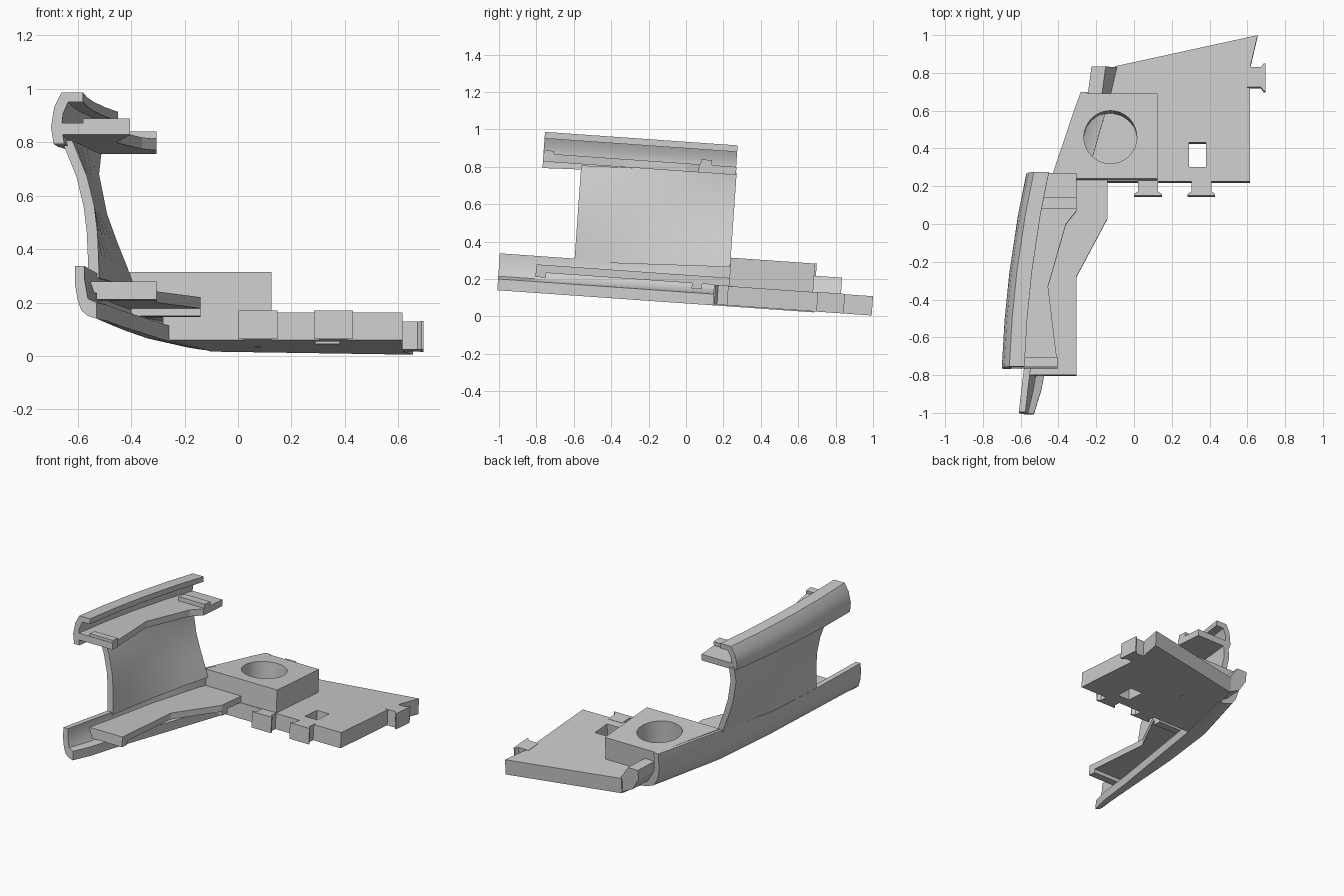
import bpy, bmesh, math
from mathutils import Matrix, Vector

cube = bpy.data.objects.get("Cube")
if cube:
    bpy.data.objects.remove(cube, do_unlink=True)

grey = bpy.data.materials.new("plain grey")
grey.use_nodes = True
grey.diffuse_color = (0.6, 0.6, 0.6, 1)
grey.node_tree.nodes["Principled BSDF"].inputs["Base Color"].default_value = (0.6, 0.6, 0.6, 1)

SLOPE = 0.07  # the whole part leans down toward the back


def tilt(x, y, w):
    return Vector((x, y + SLOPE * (w - 0.2), w - SLOPE * y))


def finish(name, bm, smooth=False):
    bmesh.ops.recalc_face_normals(bm, faces=bm.faces)
    mesh = bpy.data.meshes.new(name)
    bm.to_mesh(mesh)
    bm.free()
    obj = bpy.data.objects.new(name, mesh)
    bpy.context.collection.objects.link(obj)
    mesh.materials.append(grey)
    if smooth:
        bpy.ops.object.select_all(action="DESELECT")
        obj.select_set(True)
        bpy.context.view_layer.objects.active = obj
        bpy.ops.object.shade_smooth_by_angle(angle=math.radians(35))
    return obj


def loft(name, stations, smooth=True):
    """Skin closed (x, w) sections placed at successive y positions."""
    bm = bmesh.new()
    rings = [[bm.verts.new(tilt(x, y, w)) for x, w in sec] for y, sec in stations]
    n = len(rings[0])
    for a, b in zip(rings, rings[1:]):
        for i in range(n):
            j = (i + 1) % n
            bm.faces.new((a[i], a[j], b[j], b[i]))
    bm.faces.new(rings[0])
    bm.faces.new(rings[-1][::-1])
    return finish(name, bm, smooth)


def prism(name, outline, low, high):
    """Extrude a plan outline between two heights."""
    shift = SLOPE * (high - 0.2)
    bm = bmesh.new()
    rings = [[bm.verts.new(tilt(x, y - shift, w)) for x, y in outline] for w in (low, high)]
    n = len(outline)
    for i in range(n):
        j = (i + 1) % n
        bm.faces.new((rings[0][i], rings[0][j], rings[1][j], rings[1][i]))
    bm.faces.new(rings[0][::-1])
    bm.faces.new(rings[1])
    return finish(name, bm)


def box(name, x0, x1, y0, y1, low, high):
    return prism(name, [(x0, y0), (x1, y0), (x1, y1), (x0, y1)], low, high)


def cut(target, cutter):
    mod = target.modifiers.new("cut", "BOOLEAN")
    mod.operation = "DIFFERENCE"
    mod.solver = "EXACT"
    mod.object = cutter
    bpy.context.view_layer.update()
    bpy.context.view_layer.objects.active = target
    bpy.ops.object.modifier_apply(modifier=mod.name)


# Base plate and raised block
plate = prism("base_plate", [(0.615, 0.225), (0.615, 0.83), (0.655, 1.0), (-0.1, 0.835),
                             (-0.14, 0.69), (-0.28, 0.225)], 0.075, 0.178)
block = prism("raised_block", [(0.125, 0.24), (0.125, 0.69), (-0.27, 0.69),
                               (-0.295, 0.6), (-0.42, 0.24)], 0.16, 0.33)

# Round socket, square window and pin hole
circle = [(-0.125 + 0.14 * math.cos(t * math.tau / 48), 0.465 + 0.14 * math.sin(t * math.tau / 48))
          for t in range(48)]
socket = prism("socket_cutter", circle, 0.11, 0.4)
window = box("window_cutter", 0.29, 0.38, 0.31, 0.44, 0, 0.3)
pin = box("pin_cutter", 0.065, 0.085, 0.56, 0.58, 0, 0.12)
for target, cutter in ((block, socket), (plate, socket), (plate, window), (plate, pin)):
    cut(target, cutter)
for cutter in (socket, window, pin):
    bpy.data.objects.remove(cutter, do_unlink=True)


# Flared joining tabs
def tab(name, matrix):
    flare = [(-0.053, -0.02), (-0.053, 0.055), (-0.073, 0.07), (-0.073, 0.078),
             (0.073, 0.078), (0.073, 0.07), (0.053, 0.055), (0.053, -0.02)]
    prism(name, [(matrix @ Vector((x, y, 0))).xy for x, y in flare], 0.075, 0.18)


for i, x in enumerate((0.074, 0.357)):
    tab(f"front_tab_{i + 1}", Matrix.Translation((x, 0.228, 0)) @ Matrix.Rotation(math.pi, 4, "Z"))
tab("side_tab", Matrix.Translation((0.617, 0.777, 0)) @ Matrix.Rotation(-math.pi / 2, 4, "Z"))


# Lower curved rail
def rail(o, e, top):
    d = e - o
    return [(o, top), (o, 0.2), (o + 0.12 * d, 0.14), (o + 0.3 * d, 0.1), (o + 0.6 * d, 0.08),
            (e, 0.07), (e, 0.13), (o + 0.6 * d, 0.145), (o + 0.3 * d + 0.02, 0.17),
            (o + 0.035, 0.22), (o + 0.035, top)]


loft("lower_rail", [(-1, rail(-0.61, -0.53, 0.267)), (-0.87, rail(-0.595, -0.49, 0.267)),
                    (-0.6, rail(-0.562, -0.44, 0.267)), (-0.2, rail(-0.52, -0.352, 0.28)),
                    (0.2, rail(-0.45, -0.265, 0.325)), (0.6, rail(-0.315, -0.15, 0.33)),
                    (0.69, rail(-0.282, -0.125, 0.33))])


# Low end of the rail behind the block
def stub(o, e):
    return [(o, 0.265), (o, 0.2), (o + 0.05, 0.12), (e, 0.075), (e, 0.17), (o + 0.075, 0.265)]


loft("rail_end", [(0.68, stub(-0.245, -0.12)), (0.83, stub(-0.225, -0.085))], False)

# Tall curved wall
front_edge = [(-0.56, 0.25), (-0.562, 0.33), (-0.566, 0.42), (-0.578, 0.52), (-0.605, 0.63), (-0.66, 0.765)]
back_edge = [(-0.43, 0.28), (-0.455, 0.35), (-0.49, 0.437), (-0.53, 0.547), (-0.56, 0.697), (-0.55, 0.785)]


def wall(t):
    outer = [(a[0] + (b[0] - a[0]) * t - 0.05 * t * (1 - t), a[1] + (b[1] - a[1]) * t)
             for a, b in zip(front_edge, back_edge)]
    return outer + [(x + 0.04, w) for x, w in reversed(outer)]


loft("curved_wall", [(-0.6 + 0.83 * k / 5, wall(k / 5)) for k in range(6)])


# Upper hooked rail
def hood(o, low):
    return [(o + 0.04, 0.93), (o + 0.012, 0.875), (o, 0.8), (o + 0.01, low), (o + 0.05, low),
            (o + 0.04, 0.8), (o + 0.045, 0.85), (o + 0.065, 0.895), (o + 0.12, 0.895), (o + 0.12, 0.93)]


loft("upper_rail", [(-0.805, hood(-0.7, 0.737)), (-0.55, hood(-0.685, 0.745)), (-0.3, hood(-0.66, 0.755)),
                    (0, hood(-0.615, 0.765)), (0.225, hood(-0.57, 0.773))])

# Shelves inside both rails
prism("lower_shelf", [(-0.56, -0.8), (-0.305, -0.8), (-0.305, -0.28), (-0.14, 0.03),
                      (-0.14, 0.25), (-0.42, 0.25), (-0.5, -0.2), (-0.54, -0.6)], 0.18, 0.222)
prism("upper_shelf", [(-0.67, -0.762), (-0.405, -0.762), (-0.41, -0.7), (-0.455, -0.33), (-0.36, 0),
                      (-0.305, 0.07), (-0.305, 0.27), (-0.54, 0.27), (-0.59, 0), (-0.64, -0.3)], 0.772, 0.815)

# Cross bars on the shelves
box("lower_front_bar", -0.53, -0.305, -0.8, -0.745, 0.155, 0.222)
box("lower_back_bar", -0.4, -0.14, 0.035, 0.09, 0.152, 0.222)
box("upper_front_bar", -0.58, -0.405, -0.757, -0.705, 0.772, 0.832)
box("upper_back_bar", -0.5, -0.305, 0.08, 0.14, 0.772, 0.842)
